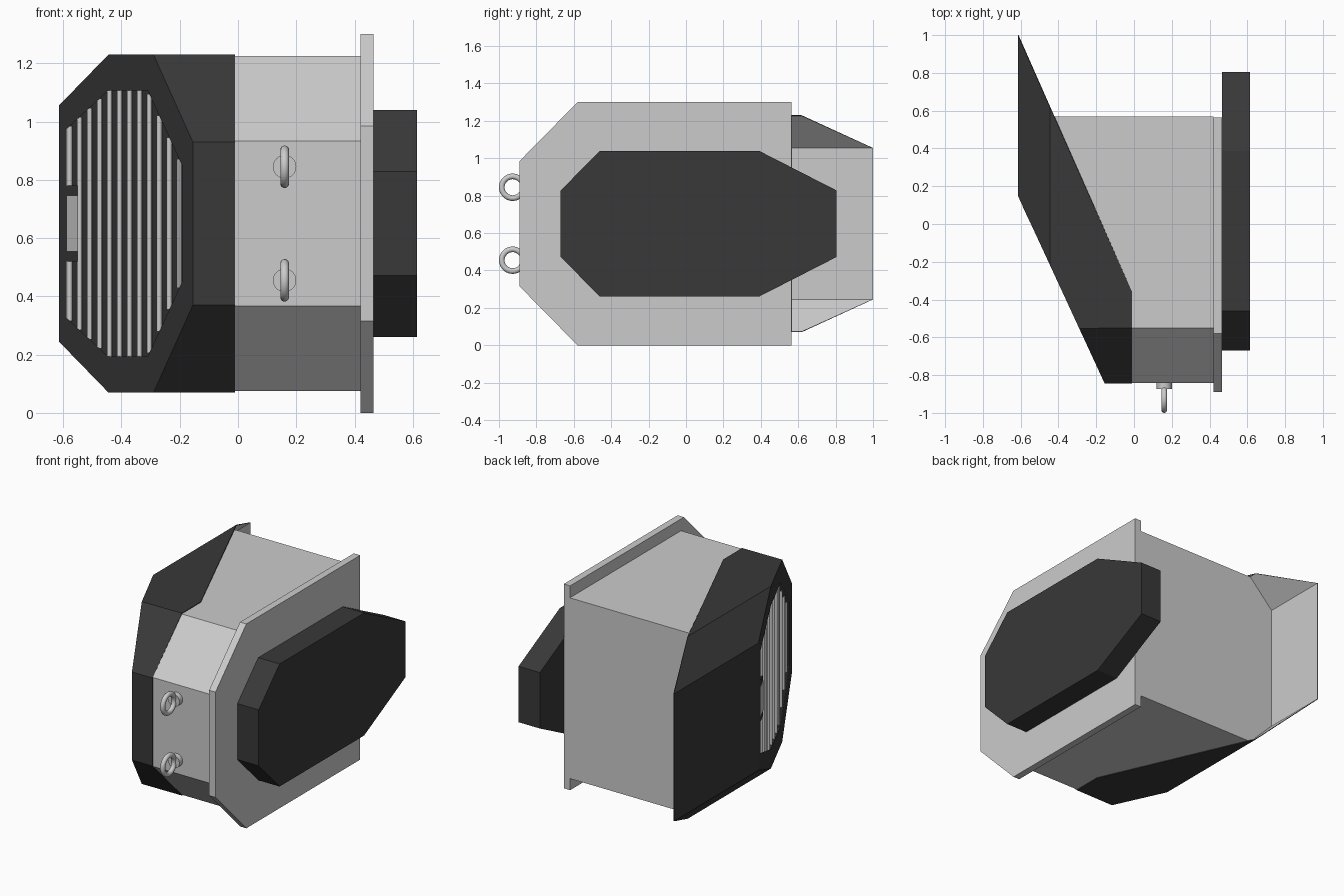
import bpy, bmesh, math
from mathutils import Vector

if "Cube" in bpy.data.objects:
    bpy.data.objects.remove(bpy.data.objects["Cube"])


def material(name, v):
    m = bpy.data.materials.new(name)
    m.diffuse_color = (v, v, v, 1)
    m.use_nodes = True
    m.node_tree.nodes["Principled BSDF"].inputs["Base Color"].default_value = m.diffuse_color
    return m


BLACK = material("black", 0.04)
GREY = material("grey", 0.8)


def finish(bm, name, mat=None):
    bmesh.ops.remove_doubles(bm, verts=bm.verts, dist=1e-5)
    bmesh.ops.recalc_face_normals(bm, faces=bm.faces)
    me = bpy.data.meshes.new(name)
    bm.to_mesh(me)
    bm.free()
    ob = bpy.data.objects.new(name, me)
    bpy.context.collection.objects.link(ob)
    if mat:
        me.materials.append(mat)
    return ob


def bridge(name, a, b, mat=None):
    """Solid between two matching outlines."""
    bm = bmesh.new()
    va, vb = [bm.verts.new(p) for p in a], [bm.verts.new(p) for p in b]
    bm.faces.new(va)
    bm.faces.new(vb)
    for i in range(len(va)):
        j = (i + 1) % len(va)
        bm.faces.new((va[i], va[j], vb[j], vb[i]))
    return finish(bm, name, mat)


def slab_x(name, yz, x0, x1, mat=None):
    return bridge(name, [(x0, *p) for p in yz], [(x1, *p) for p in yz], mat)


def flip(p):
    return (*p[:-1], 1.3 - p[-1])


def both(half):
    """Close an upper half outline with its mirror about z = 0.65."""
    return half + [flip(p) for p in reversed(half)]


def front(x, z, d=0):
    """Point on the slanted front plane, pushed back by d."""
    return (x, -0.845 - (x + 0.155) * 0.995 / 0.46, z) if not d else \
        (x, -0.845 - (x + 0.155) * 0.995 / 0.46 + d, z)


# mounting flange and rear pad
slab_x("flange", both([(-0.89, 0.985), (-0.58, 1.3), (0.565, 1.3)]), 0.42, 0.465)
slab_x("rear_pad", both([(-0.67, 0.828), (-0.46, 1.04), (0.39, 1.04), (0.805, 0.828)]),
       0.465, 0.615, BLACK)

# main body: box trimmed by the slanted front and chamfer planes
bm = bmesh.new()
bmesh.ops.create_cube(bm, size=1)
for v in bm.verts:
    v.co = Vector((0.42 if v.co.x > 0 else -0.609, 0.568 if v.co.y > 0 else -0.842,
                   1.225 if v.co.z > 0 else 0.075))
cuts = [(front(-0.155, 0.65, 0.08), (-0.995, -0.46, 0))]
for s in (1, -1):
    cuts.append(((0, -0.55, 0.65 + s * 0.575), (0, -0.295, s * 0.295)))
    cuts.append(((-0.443, 0, 0.65 + s * 0.575), (-0.175, 0, s * 0.17)))
for co, no in cuts:
    bmesh.ops.bisect_plane(bm, geom=bm.verts[:] + bm.edges[:] + bm.faces[:],
                           plane_co=co, plane_no=no, clear_outer=True)
    bmesh.ops.holes_fill(bm, edges=[e for e in bm.edges if e.is_boundary], sides=0)
finish(bm, "body")

# hood: thin shell, grey on the inside, with a recessed grille opening
rim_half = [(-0.615, 1.055), (-0.445, 1.23), (-0.29, 1.23), (-0.155, 0.93)]
hole_half = [(-0.588, 0.975), (-0.445, 1.107), (-0.31, 1.107), (-0.192, 0.85)]
F = [front(*p) for p in rim_half]
T = [(-0.615, 1.0, 1.055), (-0.445, 0.618, 1.23), (-0.01, -0.36, 1.23),
     (-0.01, -0.55, 1.23), (-0.01, -0.845, 0.93)]
polys = [[F[0], F[1], T[1], T[0]], [F[1], F[2], T[3], T[2], T[1]], [F[2], F[3], T[4], T[3]]]
polys += [[flip(p) for p in poly] for poly in polys]
polys += [[F[0], T[0], flip(T[0]), flip(F[0])], [F[3], T[4], flip(T[4]), flip(F[3])]]
rim, hole = both(rim_half), both(hole_half)
for i in range(8):
    j = (i + 1) % 8
    a, b = hole[i], hole[j]
    polys.append([front(*rim[i]), front(*rim[j]), front(*b), front(*a)])
    polys.append([front(*a), front(*b), front(*b, 0.05), front(*a, 0.05)])
polys.append([front(*p, 0.05) for p in hole])
bm = bmesh.new()
for poly in polys:
    bm.faces.new([bm.verts.new(p) for p in poly])
bmesh.ops.remove_doubles(bm, verts=bm.verts, dist=1e-5)
bmesh.ops.recalc_face_normals(bm, faces=bm.faces)
left = min(bm.faces, key=lambda f: f.calc_center_median().x)
if left.normal.x > 0:
    bmesh.ops.reverse_faces(bm, faces=bm.faces)
me = bpy.data.meshes.new("hood")
bm.to_mesh(me)
bm.free()
hood = bpy.data.objects.new("hood", me)
bpy.context.collection.objects.link(hood)
me.materials.append(BLACK)
me.materials.append(GREY)
sol = hood.modifiers.new("thickness", 'SOLIDIFY')
sol.thickness = 0.004
sol.offset = -1
sol.material_offset = 1


# grille rods clipped to the opening
def hole_top(x):
    for (x0, z0), (x1, z1) in zip(hole_half, hole_half[1:]):
        if x0 <= x <= x1:
            return z0 + (z1 - z0) * (x - x0) / (x1 - x0)
    return hole_half[-1][1]


def rod(x, z0, z1):
    bpy.ops.mesh.primitive_cylinder_add(vertices=12, radius=0.009, depth=z1 - z0,
                                        location=front(x, (z0 + z1) / 2, 0.025))
    bpy.context.object.name = "grille_rod"
    bpy.ops.object.shade_smooth_by_angle()


for i in range(12):
    x = -0.578 + i * 0.0342
    top = hole_top(x)
    if i == 0:
        rod(x, 0.78, top)
        rod(x, 1.3 - top, 0.52)
    else:
        rod(x, 1.3 - top, top)


# latch on the grille edge
def latch(name, x0, x1, z0, z1, d0, d1, mat=None):
    q = [(x0, z0), (x1, z0), (x1, z1), (x0, z1)]
    bridge(name, [front(*p, d0) for p in q], [front(*p, d1) for p in q], mat)


latch("latch_mount", -0.59, -0.55, 0.52, 0.78, 0.003, 0.05, BLACK)
latch("latch", -0.587, -0.551, 0.555, 0.745, -0.002, 0.04)

# lifting eyes with round bases
for z in (0.845, 0.455):
    bpy.ops.mesh.primitive_cylinder_add(vertices=32, radius=0.04, depth=0.035,
                                        location=(0.16, -0.857, z),
                                        rotation=(math.pi / 2, 0, 0))
    bpy.context.object.name = "eye_base"
    bpy.ops.object.shade_smooth_by_angle()
    bpy.ops.mesh.primitive_torus_add(major_segments=40, minor_segments=14,
                                     major_radius=0.058, minor_radius=0.015,
                                     location=(0.16, -0.927, z),
                                     rotation=(0, math.pi / 2, 0))
    bpy.context.object.name = "lifting_eye"
    bpy.ops.object.shade_smooth_by_angle(angle=math.radians(60))
